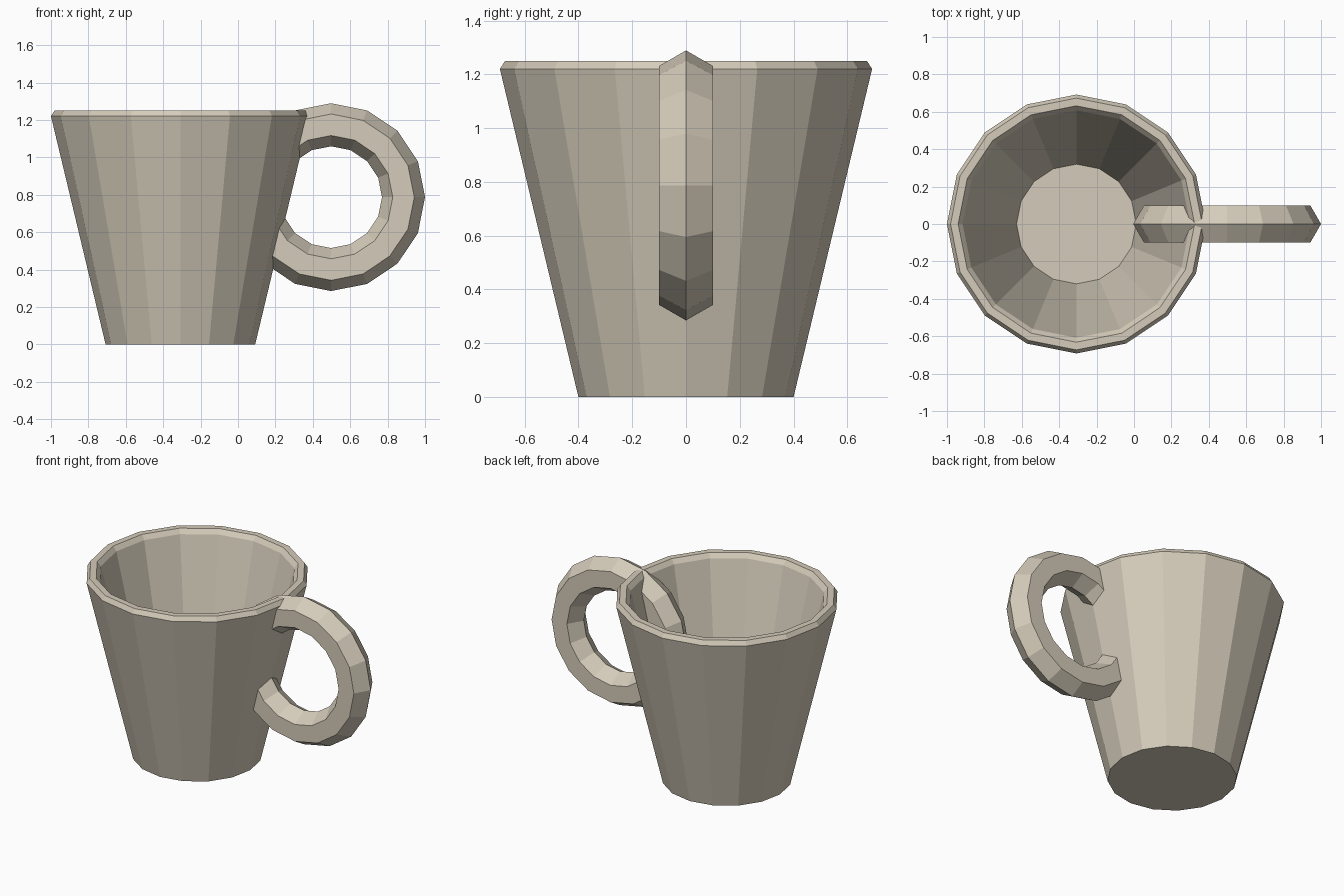
import bpy
import bmesh
from math import cos, sin, pi

cube = bpy.data.objects.get("Cube")
if cube:
    bpy.data.objects.remove(cube, do_unlink=True)

SIDES = 16

clay = bpy.data.materials.new("beige clay")
clay.use_nodes = True
colour = (0.66, 0.60, 0.49, 1)
clay.diffuse_color = colour
clay.node_tree.nodes["Principled BSDF"].inputs["Base Color"].default_value = colour


def revolve(name, profile, closed, location, rotation=(0, 0, 0)):
    """Spin a (radius, height) profile round z into a faceted solid."""
    bm = bmesh.new()
    rings = []
    for i in range(SIDES):
        a = 2 * pi * i / SIDES
        rings.append([bm.verts.new((r * cos(a), r * sin(a), h)) for r, h in profile])
    count = len(profile)
    for i in range(SIDES):
        this, after = rings[i], rings[(i + 1) % SIDES]
        for j in range(count if closed else count - 1):
            k = (j + 1) % count
            bm.faces.new((this[j], after[j], after[k], this[k]))
    if not closed:
        # Cap the open ends of the profile with flat discs
        for j in (0, -1):
            bm.faces.new([ring[j] for ring in rings])
    bmesh.ops.recalc_face_normals(bm, faces=bm.faces)
    mesh = bpy.data.meshes.new(name)
    bm.to_mesh(mesh)
    bm.free()
    mesh.materials.append(clay)
    obj = bpy.data.objects.new(name, mesh)
    obj.location = location
    obj.rotation_euler = rotation
    bpy.context.collection.objects.link(obj)
    return obj


# Cup: underside, outer wall, bevelled rim, inner wall and floor
cup_profile = [(0.40, 0), (0.692, 1.22), (0.673, 1.25),
               (0.632, 1.25), (0.608, 1.22), (0.32, 0.04)]
revolve("cup", cup_profile, False, (-0.308, 0, 0))

# Handle: full ring with a six-sided section, running through the cup wall
RING, TUBE = 0.387, 0.115
handle_profile = [(RING + TUBE * cos(pi * k / 3), TUBE * sin(pi * k / 3))
                  for k in range(6)]
revolve("handle", handle_profile, True, (0.498, 0, 0.787), (pi / 2, 0, 0))
